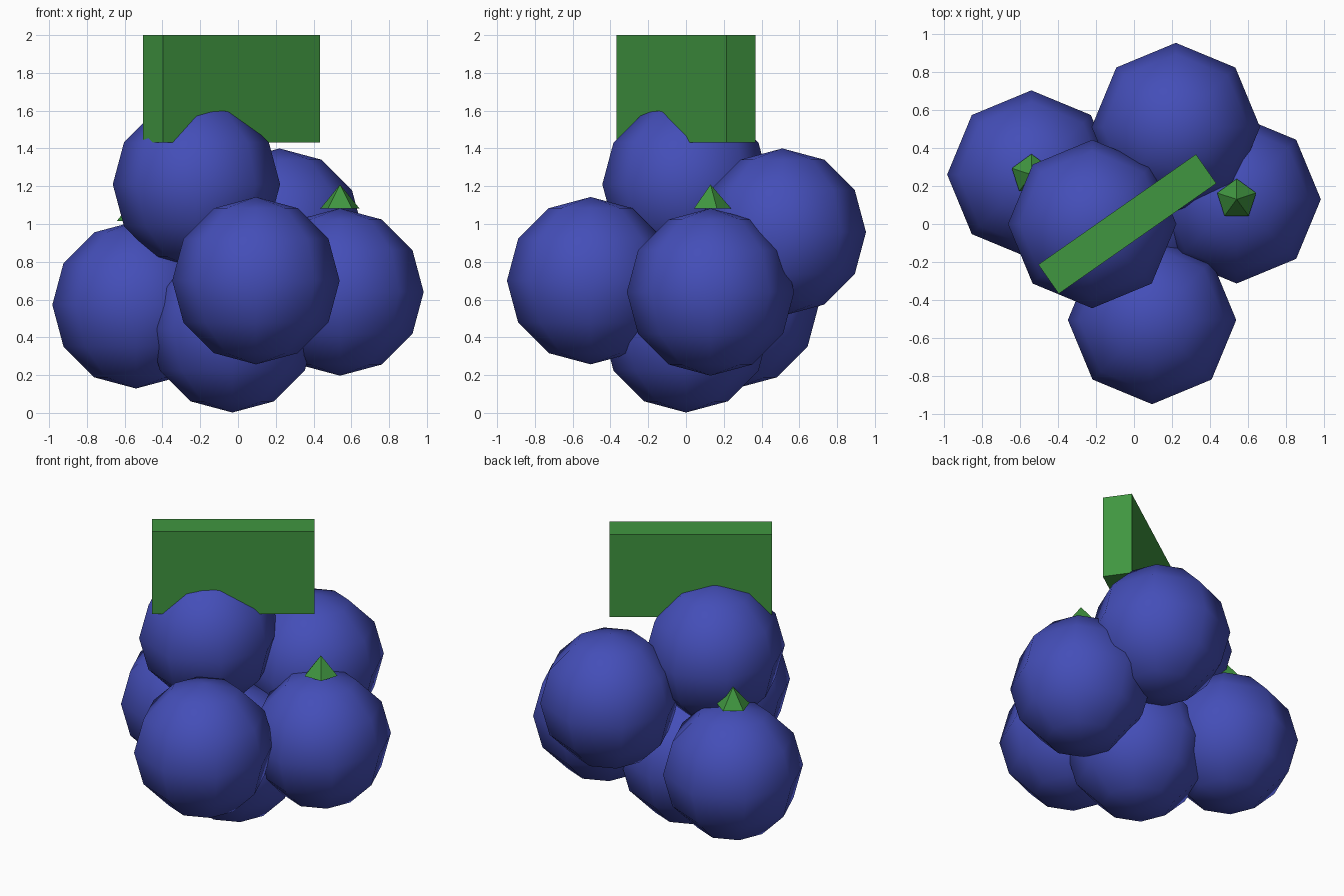
import bpy
import math

default = bpy.data.objects.get("Cube")
if default:
    bpy.data.objects.remove(default, do_unlink=True)


def srgb(*rgb):
    return tuple(((c / 255 + 0.055) / 1.055) ** 2.4 for c in rgb) + (1.0,)


def make_material(name, color):
    mat = bpy.data.materials.new(name)
    mat.use_nodes = True
    mat.diffuse_color = color
    mat.node_tree.nodes["Principled BSDF"].inputs["Base Color"].default_value = color
    return mat


berry_blue = make_material("berry_blue", srgb(68, 78, 184))
leaf_green = make_material("leaf_green", srgb(64, 150, 64))


def finish(name, mat):
    obj = bpy.context.object
    obj.name = name
    obj.data.materials.append(mat)
    return obj


RADIUS = 0.443

# Cluster of low-poly, smooth-shaded berries
berries = {
    "berry_bottom": (-0.03, 0, 0.445),
    "berry_front": (0.095, -0.505, 0.70),
    "berry_left": (0.54, 0.13, 0.64),
    "berry_right": (-0.54, 0.26, 0.572),
    "berry_back": (0.22, 0.51, 0.957),
    "berry_top": (-0.22, 0, 1.21),
}
for name, center in berries.items():
    bpy.ops.mesh.primitive_uv_sphere_add(segments=8, ring_count=6, radius=RADIUS, location=center)
    finish(name, berry_blue)
    bpy.ops.object.shade_smooth()

# Five-sided leaf caps on the side berries
HEIGHT = 0.126
for side in ("left", "right"):
    x, y, z = berries["berry_" + side]
    bpy.ops.mesh.primitive_cone_add(vertices=5, radius1=0.108, depth=HEIGHT,
                                    location=(x, y, z + RADIUS + HEIGHT / 2))
    finish("leaf_cap_" + side, leaf_green)

# Upright slab-shaped leaf on top, turned diagonally
bpy.ops.mesh.primitive_cube_add(size=1, location=(-0.035, 0, 1.716),
                                rotation=(0, 0, math.radians(35)))
leaf = finish("top_leaf", leaf_green)
leaf.scale = (1.012, 0.187, 0.568)
